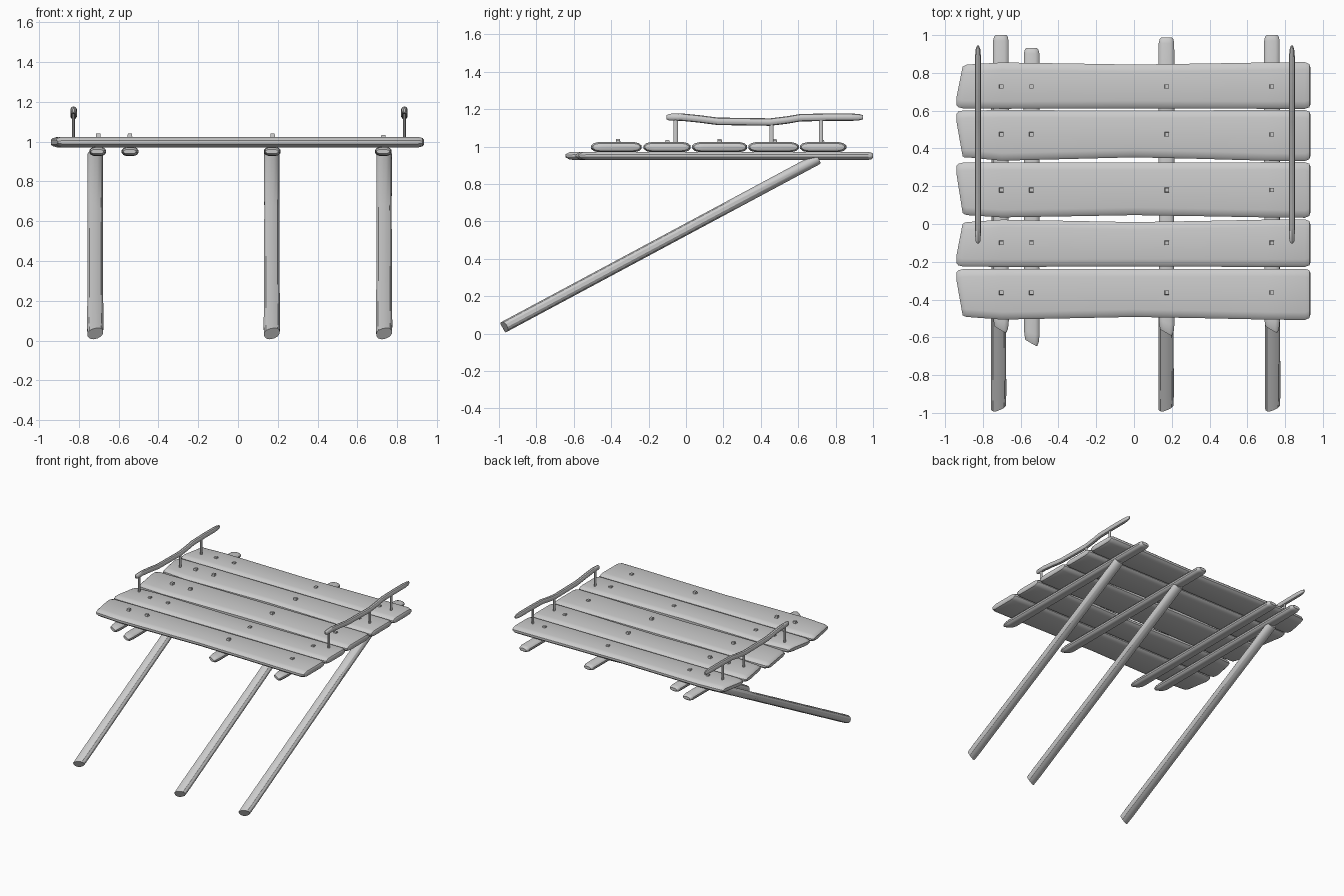
import bpy, bmesh
from math import sin, cos, pi, atan2
from mathutils import Vector, Matrix

if "Cube" in bpy.data.objects:
    bpy.data.objects.remove(bpy.data.objects["Cube"])


def finish(name, bm, angle=0.6):
    bmesh.ops.recalc_face_normals(bm, faces=bm.faces)
    me = bpy.data.meshes.new(name)
    bm.to_mesh(me)
    bm.free()
    ob = bpy.data.objects.new(name, me)
    bpy.context.collection.objects.link(ob)
    bpy.ops.object.select_all(action='DESELECT')
    ob.select_set(True)
    bpy.context.view_layer.objects.active = ob
    bpy.ops.object.shade_smooth_by_angle(angle=angle)
    return ob


def loft(name, rings):
    bm = bmesh.new()
    rows = [[bm.verts.new(p) for p in r] for r in rings]
    n = len(rows[0])
    for a, b in zip(rows, rows[1:]):
        for i in range(n):
            bm.faces.new((a[i], a[(i + 1) % n], b[(i + 1) % n], b[i]))
    bm.faces.new(rows[0])
    bm.faces.new(rows[-1])
    return finish(name, bm)


def board(name, stations, e0, e1, h, chamfer, mat):
    """Worn board along local x; station = (x, inset0, inset1, thickness scale, slant)."""
    prof = [(0, .3), (.35, .77), (1, 1)]
    s = 1 if e1 > e0 else -1
    rings = []
    for x, i0, i1, zs, slant in stations:
        a, b = e0 + s * i0, e1 - s * i1
        pts = [(a + s * chamfer * u, v * h) for u, v in prof]
        pts += [(b - s * chamfer * u, v * h) for u, v in reversed(prof)]
        pts += [(y, -z) for y, z in reversed(pts)]
        rings.append([mat @ Vector((x + slant * max(0, (y - e0) / (e1 - e0) - .25), y, z * zs))
                      for y, z in pts])
    return loft(name, rings)


# deck planks: (straight edge, wavy edge, wave depth)
planks = [(.61, .857, .013), (.603, .333, .02), (.327, .033, .014),
          (-.227, .025, .015), (-.237, -.508, .016)]
for k, (e0, e1, w) in enumerate(planks):
    st = [(-.94, .02, .025, .45, .05), (-.93, .008, .018, .75, .05), (-.905, .002, w, 1, .03),
          (-.7, 0, .002, 1, 0), (-.35, .001, w * .55, 1, 0), (0, .002, w, 1, 0),
          (.35, .001, w * .6, 1, 0), (.7, 0, .002, 1, 0), (.905, 0, 0, 1, 0),
          (.928, .008, .01, .75, 0), (.934, .022, .028, .45, 0)]
    board(f"deck_plank_{k + 1}", st, e0, e1, .027, .04, Matrix.Translation((0, 0, .997)))

# support beams under the deck
turn = Matrix.Rotation(pi / 2, 4, 'Z')
for k, (x, y0, y1) in enumerate([(-.705, -.575, 1), (-.542, -.645, .932),
                                 (.172, -.59, .987), (.73, -.575, 1)]):
    st = [(y0, .012, .008, .5, .05), (y0 + .02, .004, .004, .9, .055), (y0 + .06, 0, .002, 1, .03),
          (y0 + .5, .002, .002, 1, 0), (y1 - .4, 0, 0, 1, 0),
          (y1 - .03, .001, .001, 1, 0), (y1 - .008, .006, .006, .8, 0), (y1, .014, .014, .5, 0)]
    board(f"support_beam_{k + 1}", st, .042, -.042, .022, .022,
          Matrix.Translation((x, 0, .95)) @ turn @ Matrix.Diagonal((1, -1, 1, 1)))

# slanted legs
d = Vector((0, 1.68, .9))
tilt = Matrix.Rotation(atan2(d.z, d.y), 4, 'X')
L = d.length
for k, x in enumerate((-.717, .17, .734)):
    st = [(-.01, .002, .002, 1, .035), (.07, 0, 0, 1, .02), (.6, .002, .002, 1, 0),
          (1.3, .003, .003, 1, 0), (L - .01, .002, .002, 1, 0), (L, .006, .006, .9, 0)]
    m = Matrix.Translation((x, -.972, .036)) @ tilt @ turn
    board(f"leg_{k + 1}", st, .041, -.041, .03, .028, m)

# side rails on thin posts
path = [(-.103, 1.157, .3), (-.09, 1.157, .85), (-.02, 1.157, 1), (.07, 1.148, 1),
        (.17, 1.135, 1), (.45, 1.131, 1), (.54, 1.142, 1), (.61, 1.154, 1),
        (.75, 1.157, 1), (.88, 1.157, 1), (.925, 1.157, .75), (.945, 1.157, .3)]
for side, x in (("left", -.826), ("right", .836)):
    loft(f"{side}_rail", [[Vector((x + .017 * s * cos(t), y, z + .02 * (s * .6 + .4) * sin(t)))
                           for t in [(i + .5) * pi / 5 for i in range(10)]] for y, z, s in path])
    for k, (y, top) in enumerate(((-.055, 1.15), (.457, 1.13), (.722, 1.15))):
        loft(f"{side}_rail_post_{k + 1}",
             [[Vector((x + .008 * cos(t), y + .012 * sin(t), z))
               for t in [(i + .5) * pi / 4 for i in range(8)]] for z in (1.0, top)])

# nail heads
bm = bmesh.new()
for x in (-.702, -.543, .174, .73):
    for y in (.728, .474, .18, -.1, -.363):
        tall = x < .5 and y in (.474, .18, -.363)
        top = 1.041 if tall else 1.034
        v = bmesh.ops.create_cube(bm, size=1, matrix=Matrix.Translation((x, y, (1.01 + top) / 2))
                                  @ Matrix.Diagonal((.027, .027, top - 1.01, 1)))['verts']
        for p in v:
            if p.co.z > 1.02:
                p.co.x += (x - p.co.x) * .25
                p.co.y += (y - p.co.y) * .25
finish("nail_heads", bm)
